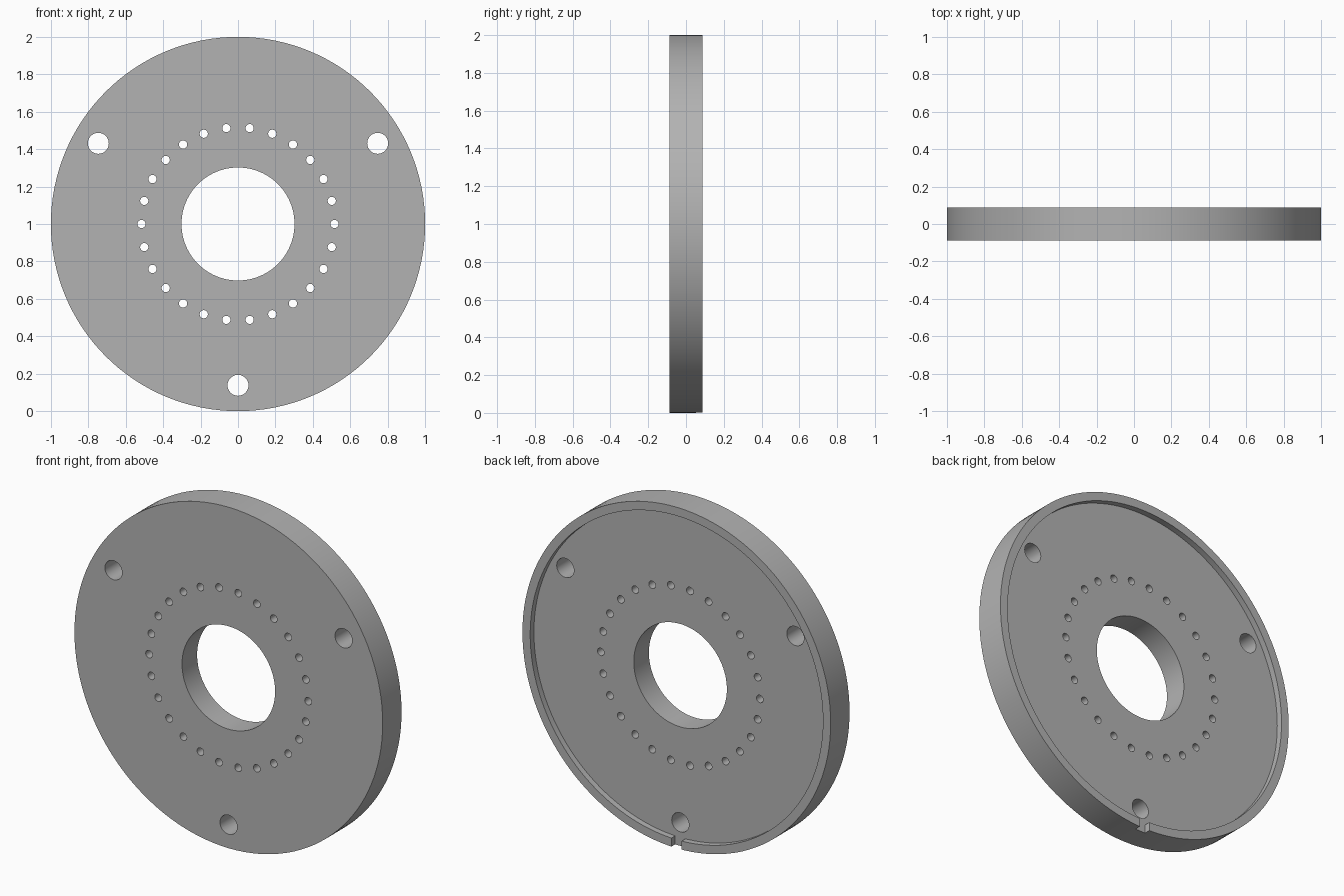
import bpy
import math

cube = bpy.data.objects.get("Cube")
if cube:
    bpy.data.objects.remove(cube, do_unlink=True)

HALF = 0.0875      # half the plate thickness
RECESS = 0.035     # depth of the rear recess
CENTRE_Z = 1.0

grey = bpy.data.materials.new("plain grey")
grey.use_nodes = True
colour = (0.45, 0.45, 0.45, 1)
grey.diffuse_color = colour
grey.node_tree.nodes["Principled BSDF"].inputs["Base Color"].default_value = colour


def cylinder(name, radius, depth, x=0, y=0, z=0, sides=32):
    """Cylinder lying along y, placed relative to the disc centre."""
    bpy.ops.mesh.primitive_cylinder_add(
        vertices=sides, radius=radius, depth=depth,
        location=(x, y, CENTRE_Z + z), rotation=(math.pi / 2, 0, 0))
    obj = bpy.context.object
    obj.name = name
    return obj


def polar(radius, angle):
    return {"x": radius * math.cos(angle), "z": radius * math.sin(angle)}


# Main plate
plate = cylinder("flange_plate", 1, 2 * HALF, sides=128)
plate.data.materials.append(grey)

# Centre bore
cutters = [cylinder("bore_cutter", 0.302, 1, sides=96)]

# Three mounting holes
for i in range(3):
    angle = math.radians(30 + 120 * i)
    cutters.append(cylinder("mounting_hole_cutter", 0.056, 1, **polar(0.862, angle)))

# Ring of small holes
for i in range(26):
    angle = math.tau * i / 26
    cutters.append(cylinder("ring_hole_cutter", 0.022, 1, **polar(0.516, angle), sides=20))

# Shallow rear recess that leaves a raised rim
cutters.append(cylinder("recess_cutter", 0.95, 2 * RECESS, y=HALF, sides=128))

# Slot through the rim at the bottom
bpy.ops.mesh.primitive_cube_add(size=1, location=(0, HALF, 0.02))
slot = bpy.context.object
slot.name = "slot_cutter"
slot.scale = (0.066, 2 * RECESS, 0.14)
cutters.append(slot)

# Cut everything, then discard the cutters
bpy.context.view_layer.update()
for cutter in cutters:
    cutter.hide_render = True
    mod = plate.modifiers.new(cutter.name, "BOOLEAN")
    mod.operation = "DIFFERENCE"
    mod.solver = "EXACT"
    mod.object = cutter
bpy.ops.object.select_all(action="DESELECT")
plate.select_set(True)
bpy.context.view_layer.objects.active = plate
for mod in list(plate.modifiers):
    bpy.ops.object.modifier_apply(modifier=mod.name)
for cutter in cutters:
    bpy.data.objects.remove(cutter, do_unlink=True)

bpy.ops.object.shade_smooth_by_angle(angle=math.radians(30))
